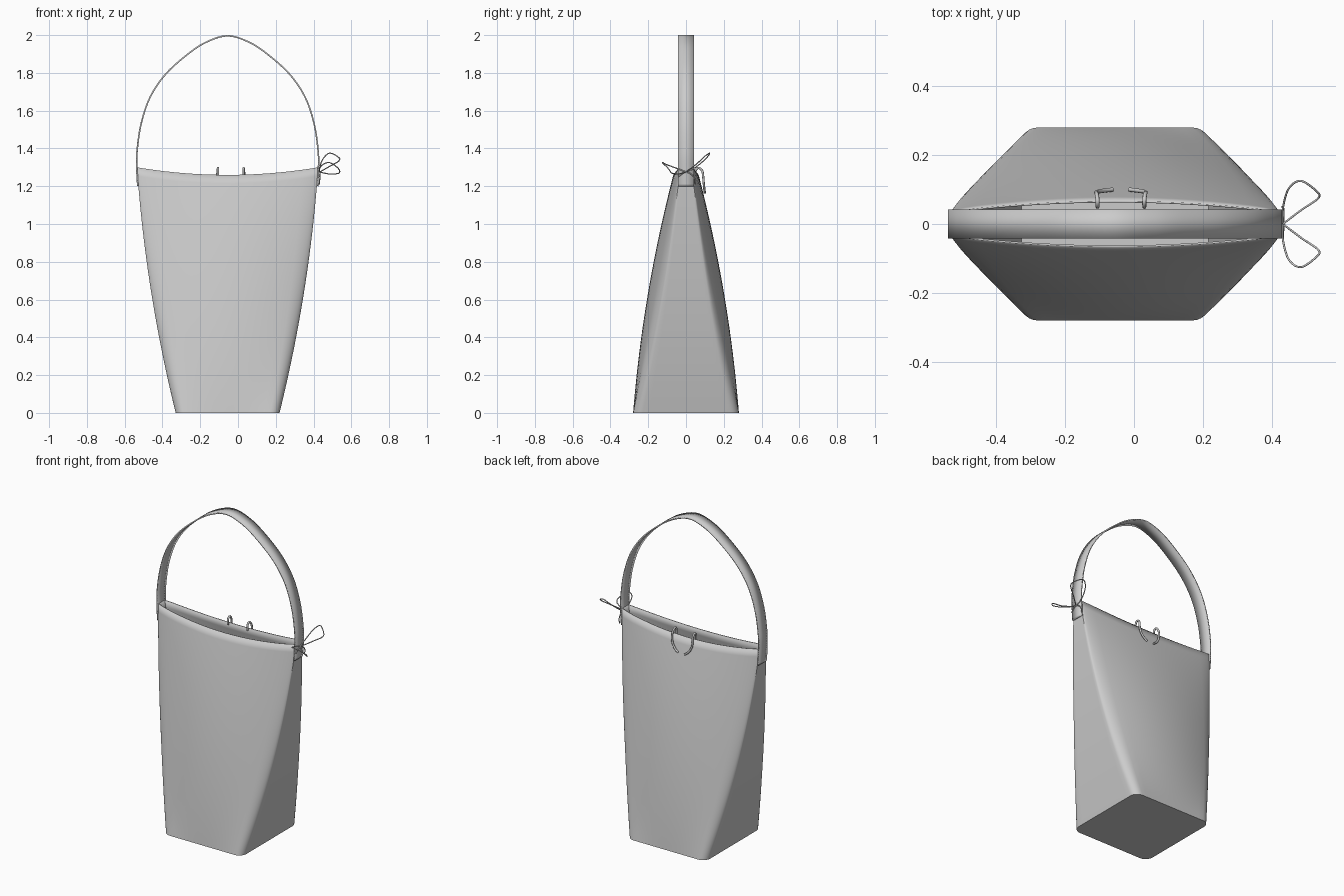
import bpy, bmesh, math
from mathutils import Vector

if "Cube" in bpy.data.objects:
    bpy.data.objects.remove(bpy.data.objects["Cube"])

CX = -0.055  # centre line of the bag

grey = bpy.data.materials.new("light_grey")
grey.diffuse_color = (0.6, 0.6, 0.6, 1)
grey.use_nodes = True
grey.node_tree.nodes["Principled BSDF"].inputs["Base Color"].default_value = grey.diffuse_color


def finish(name, bm, thickness, offset, angle):
    bmesh.ops.recalc_face_normals(bm, faces=bm.faces)
    me = bpy.data.meshes.new(name)
    bm.to_mesh(me)
    bm.free()
    ob = bpy.data.objects.new(name, me)
    bpy.context.collection.objects.link(ob)
    me.materials.append(grey)
    mod = ob.modifiers.new("thickness", 'SOLIDIFY')
    mod.thickness = thickness
    mod.offset = offset
    bpy.ops.object.select_all(action='DESELECT')
    ob.select_set(True)
    bpy.context.view_layer.objects.active = ob
    bpy.ops.object.shade_smooth_by_angle(angle=math.radians(angle))
    return ob


def spline(pts, steps=8):
    """Catmull-Rom curve through the points."""
    p = [Vector(q) for q in pts]
    p = [2 * p[0] - p[1]] + p + [2 * p[-1] - p[-2]]
    out = []
    for i in range(1, len(p) - 2):
        a, b, c, d = p[i - 1:i + 3]
        for k in range(steps):
            t = k / steps
            out.append(0.5 * (2 * b + (c - a) * t + (2 * a - 5 * b + 4 * c - d) * t * t
                              + (3 * b - a - 3 * c + d) * t ** 3))
    return out + [p[-2]]


def wire(name, pts, radius):
    cu = bpy.data.curves.new(name, 'CURVE')
    cu.dimensions = '3D'
    cu.bevel_depth = radius
    cu.bevel_resolution = 2
    cu.use_fill_caps = True
    path = spline(pts)
    sp = cu.splines.new('POLY')
    sp.points.add(len(path) - 1)
    for q, v in zip(sp.points, path):
        q.co = (*v, 1)
    cu.materials.append(grey)
    ob = bpy.data.objects.new(name, cu)
    bpy.context.collection.objects.link(ob)


# Bag: rounded square base that flattens into a lens-shaped mouth
HX, HY, R = 0.275, 0.28, 0.05
ring = []
for q in range(4):
    sx, sy = [(1, 1), (-1, 1), (-1, -1), (1, -1)][q]
    for k in range(7):
        a = math.pi / 2 * (q + k / 6)
        ring.append(((HX - R) * sx + R * math.cos(a), (HY - R) * sy + R * math.sin(a)))
    nx, ny = [(-1, 1), (-1, -1), (1, -1), (1, 1)][q]
    a = math.pi / 2 * (q + 1)
    end = ((HX - R) * nx + R * math.cos(a), (HY - R) * ny + R * math.sin(a))
    x0, y0 = ring[-1]
    for k in range(1, 14):
        ring.append((x0 + (end[0] - x0) * k / 14, y0 + (end[1] - y0) * k / 14))

bm = bmesh.new()
rows = []
N = 28
for i in range(N + 1):
    t = i / N
    w = 0.275 + 0.32 * t - 0.115 * t * t
    h = 0.28 - 0.10 * t - 0.113 * t * t
    e = 1 - 0.8 * t + 0.35 * t * t
    row = []
    for x, y in ring:
        u = x / HX
        bulge = e + (1 - e) * (1 - u * u)
        row.append(bm.verts.new((CX + u * w, y / HY * h * bulge, t * (1.26 + 0.04 * u * u))))
    rows.append(row)
n = len(ring)
for a, b in zip(rows, rows[1:]):
    for j in range(n):
        k = (j + 1) % n
        bm.faces.new((a[j], a[k], b[k], b[j]))
bm.faces.new(rows[0][::-1])
finish("bag_body", bm, 0.005, -1, 40)

# Strap: flat band arching over the mouth
half = [(-0.476, 1.2), (-0.481, 1.3), (-0.479, 1.39), (-0.458, 1.53), (-0.411, 1.67),
        (-0.331, 1.79), (-0.22, 1.892), (-0.115, 1.962), (0, 1.996)]
path = spline([(CX + x, 0, z) for x, z in half] + [(CX - x, 0, z) for x, z in half[-2::-1]])
bm = bmesh.new()
pairs = [[bm.verts.new((p.x, s * 0.042, p.z)) for s in (-1, 1)] for p in path]
for a, b in zip(pairs, pairs[1:]):
    bm.faces.new((a[0], a[1], b[1], b[0]))
finish("strap", bm, 0.008, 0, 40)

# Two curved hooks over the back rim, mirrored
for name, s in (("left_hook", -1), ("right_hook", 1)):
    wire(name, [(-0.038 + s * x, y, z) for x, y, z in (
        (0.068, 0.05, 1.25), (0.068, 0.052, 1.285), (0.068, 0.068, 1.297), (0.070, 0.086, 1.28),
        (0.072, 0.091, 1.25), (0.066, 0.094, 1.215), (0.048, 0.097, 1.185), (0.024, 0.1, 1.165))], 0.006)

# Thin wire bow on the right end of the strap
wire("back_bow_loop", [(0.432, 0.0, 1.275), (0.433, 0.05, 1.30), (0.45, 0.104, 1.345), (0.485, 0.125, 1.375),
                       (0.53, 0.095, 1.355), (0.535, 0.075, 1.335), (0.485, 0.04, 1.305), (0.432, 0.0, 1.275)], 0.003)
wire("front_bow_loop", [(0.432, 0.0, 1.275), (0.433, -0.05, 1.295), (0.45, -0.104, 1.315), (0.485, -0.125, 1.325),
                        (0.53, -0.095, 1.295), (0.535, -0.075, 1.27), (0.485, -0.04, 1.265), (0.432, 0.0, 1.275)], 0.003)
wire("bow_tail", [(0.432, -0.042, 1.25), (0.434, 0.0, 1.275), (0.434, 0.042, 1.25), (0.43, 0.05, 1.21)], 0.003)
